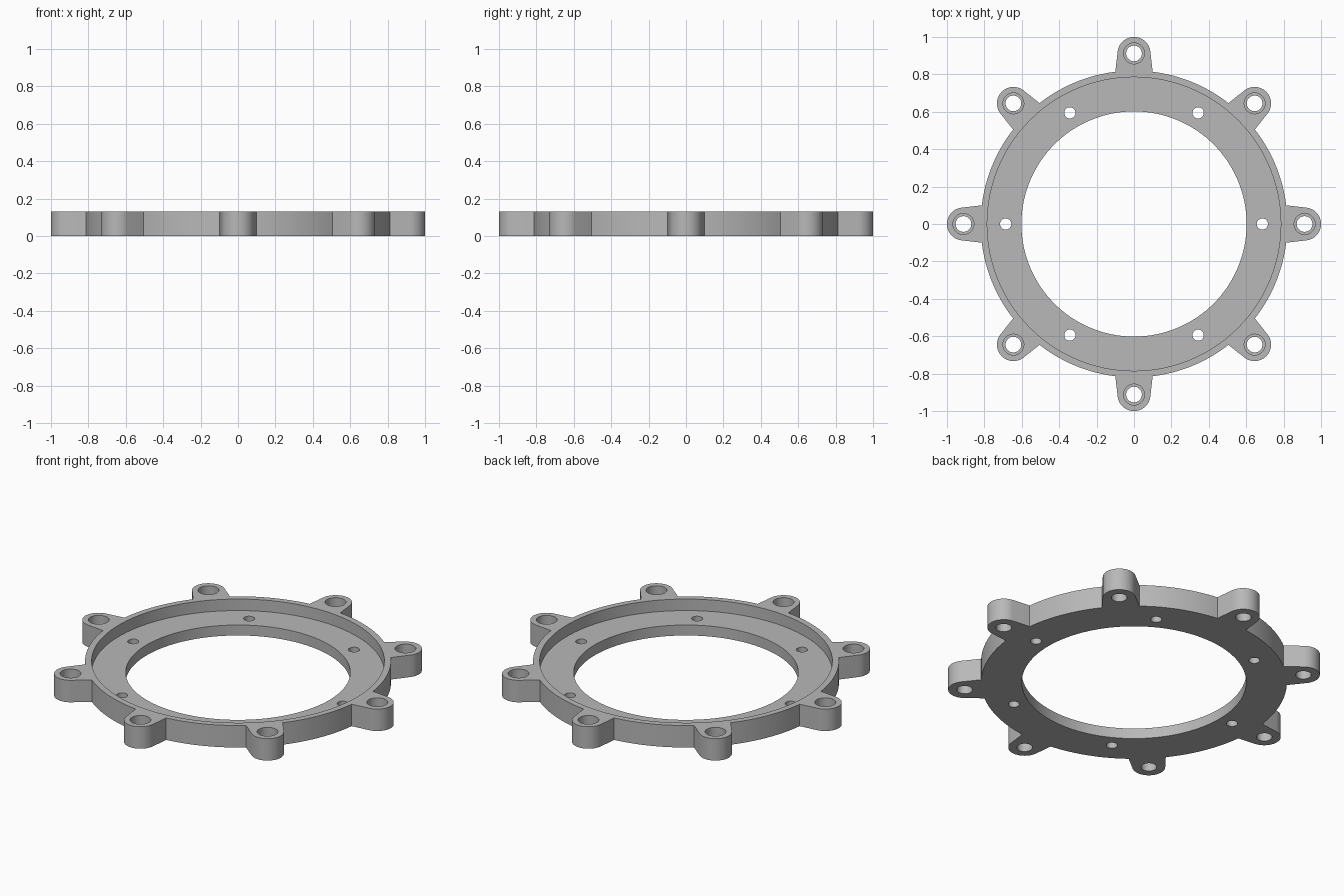
import bpy
import bmesh
from math import sin, cos, pi, atan2, acos, hypot, radians
from mathutils import Matrix, Vector

if "Cube" in bpy.data.objects:
    bpy.data.objects.remove(bpy.data.objects["Cube"])

HEIGHT, FLOOR = 0.13, 0.062           # total height, height of the recess floor
R_OUT, R_RECESS, R_HOLE = 0.82, 0.785, 0.602
EAR_DIST, EAR_R, EAR_HALF = 0.912, 0.088, 0.1
EARS, SCREWS = 8, 6

grey = bpy.data.materials.new("plain grey")
grey.use_nodes = True
colour = (0.48, 0.48, 0.48, 1)
grey.diffuse_color = colour
grey.node_tree.nodes["Principled BSDF"].inputs["Base Color"].default_value = colour


def to_object(bm, name):
    bmesh.ops.recalc_face_normals(bm, faces=bm.faces[:])
    mesh = bpy.data.meshes.new(name)
    bm.to_mesh(mesh)
    bm.free()
    mesh.materials.append(grey)
    obj = bpy.data.objects.new(name, mesh)
    bpy.context.collection.objects.link(obj)
    return obj


def add_turned(bm, x, y, profile, n):
    """Closed turned solid from (radius, z) pairs, bottom to top."""
    rings = [[bm.verts.new((x + r * cos(2 * pi * i / n), y + r * sin(2 * pi * i / n), z))
              for i in range(n)] for r, z in profile]
    for a, b in zip(rings, rings[1:]):
        for i in range(n):
            j = (i + 1) % n
            bm.faces.new((a[i], a[j], b[j], b[i]))
    bm.faces.new(rings[0][::-1])
    bm.faces.new(rings[-1])


# Outline: ring arcs joined to flared ears with round ends
root = Vector((hypot(R_OUT, 0) ** 2 - EAR_HALF ** 2, 0))
root = Vector((root.x ** 0.5, EAR_HALF))
root_angle = atan2(root.y, root.x)
to_root = root - Vector((EAR_DIST, 0))
tangent = atan2(to_root.y, to_root.x) - acos(EAR_R / to_root.length)
outline = []
for k in range(EARS):
    turn = Matrix.Rotation(2 * pi * k / EARS, 2)
    for i in range(25):
        a = -tangent + 2 * tangent * i / 24
        outline.append(turn @ Vector((EAR_DIST + EAR_R * cos(a), EAR_R * sin(a))))
    gap = 2 * pi / EARS - 2 * root_angle
    for i in range(17):
        a = root_angle + gap * i / 16
        outline.append(turn @ Vector((R_OUT * cos(a), R_OUT * sin(a))))

bm = bmesh.new()
base = bm.faces.new([bm.verts.new((p.x, p.y, 0)) for p in outline])
top = bmesh.ops.extrude_face_region(bm, geom=[base])["geom"]
bmesh.ops.translate(bm, vec=(0, 0, HEIGHT),
                    verts=[v for v in top if isinstance(v, bmesh.types.BMVert)])
ring = to_object(bm, "mounting_ring")

# Stepped centre opening and counterbored ear holes
bm = bmesh.new()
add_turned(bm, 0, 0, [(R_HOLE, -0.1), (R_HOLE, FLOOR), (R_RECESS, FLOOR), (R_RECESS, 0.3)], 128)
for k in range(EARS):
    a = 2 * pi * k / EARS
    add_turned(bm, EAR_DIST * cos(a), EAR_DIST * sin(a),
               [(0.042, -0.1), (0.042, FLOOR), (0.056, FLOOR), (0.056, 0.3)], 32)
openings = to_object(bm, "opening_cutter")

# Small screw holes through the recess floor
bm = bmesh.new()
for k in range(SCREWS):
    a = 2 * pi * k / SCREWS
    add_turned(bm, 0.686 * cos(a), 0.686 * sin(a), [(0.03, -0.1), (0.03, 0.3)], 24)
screw_holes = to_object(bm, "screw_hole_cutter")

# Cut everything, then drop the cutters
for cutter in (openings, screw_holes):
    cutter.hide_render = True
    mod = ring.modifiers.new(cutter.name, "BOOLEAN")
    mod.operation = "DIFFERENCE"
    mod.solver = "EXACT"
    mod.object = cutter
bpy.context.view_layer.update()
cut = bpy.data.meshes.new_from_object(ring.evaluated_get(bpy.context.evaluated_depsgraph_get()))
ring.modifiers.clear()
ring.data = cut
cut.name = "mounting_ring"
cut.materials.clear()
cut.materials.append(grey)
cut.polygons.foreach_set("material_index", [0] * len(cut.polygons))
for cutter in (openings, screw_holes):
    bpy.data.objects.remove(cutter)

bpy.ops.object.select_all(action="DESELECT")
ring.select_set(True)
bpy.context.view_layer.objects.active = ring
bpy.ops.object.shade_smooth_by_angle(angle=radians(20))
